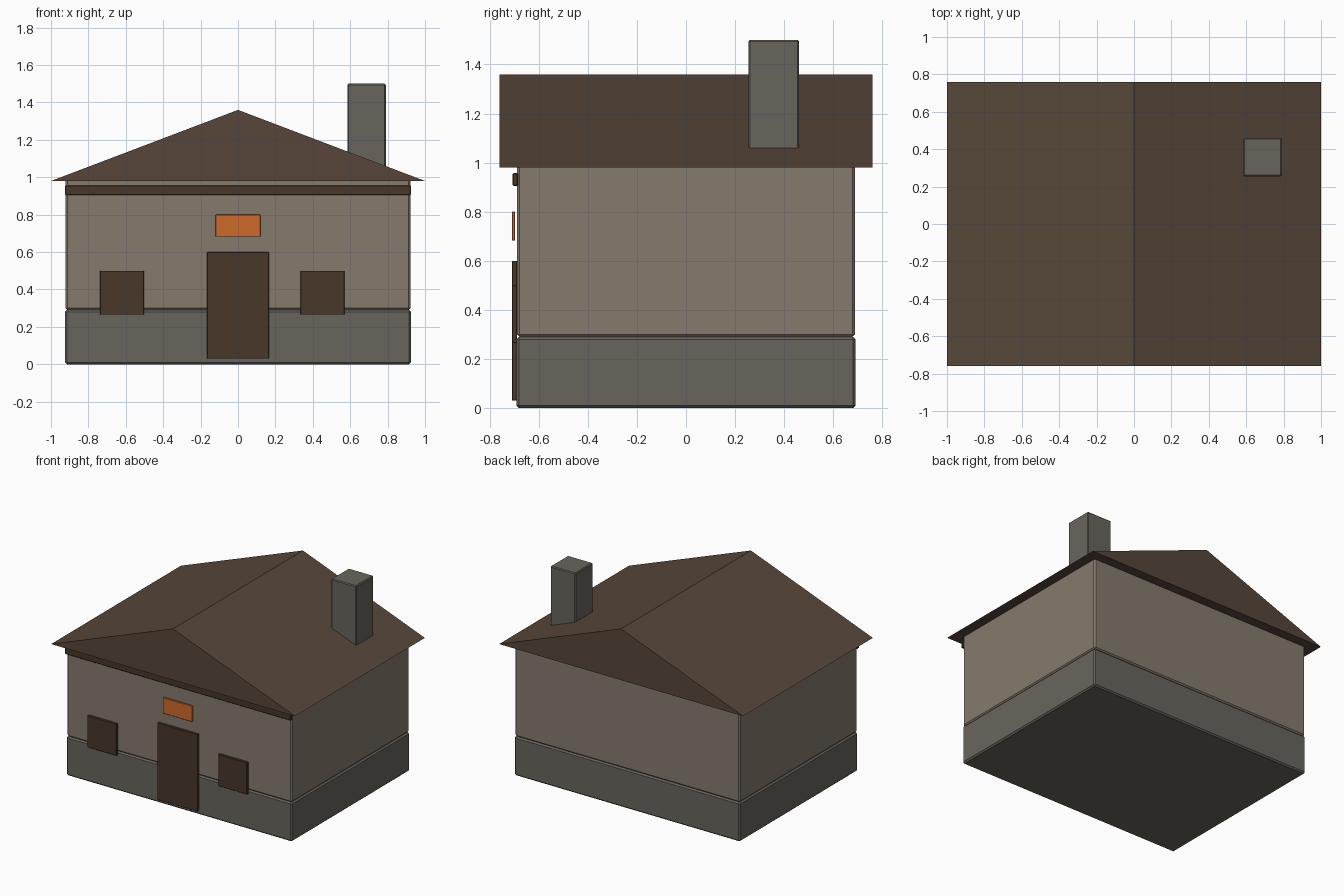
import bpy, bmesh

if "Cube" in bpy.data.objects:
    bpy.data.objects.remove(bpy.data.objects["Cube"])


def material(name, srgb):
    m = bpy.data.materials.new(name)
    m.diffuse_color = [(c / 255) ** 2.2 for c in srgb] + [1]
    m.use_nodes = True
    m.node_tree.nodes["Principled BSDF"].inputs["Base Color"].default_value = m.diffuse_color
    return m


STONE = material("stone", (104, 101, 93))
PLASTER = material("plaster", (133, 122, 109))
SHINGLE = material("shingle", (88, 72, 60))
TIMBER = material("timber", (74, 58, 45))
ORANGE = material("orange", (205, 106, 46))


def finish(name, bm, mat, bevel=0):
    bmesh.ops.recalc_face_normals(bm, faces=bm.faces)
    mesh = bpy.data.meshes.new(name)
    bm.to_mesh(mesh)
    bm.free()
    mesh.materials.append(mat)
    ob = bpy.data.objects.new(name, mesh)
    bpy.context.collection.objects.link(ob)
    if bevel:
        mod = ob.modifiers.new("bevel", 'BEVEL')
        mod.width = bevel
        mod.segments = 1
    return ob


def box(name, x, y, z, mat, bevel=0):
    """Box from (min, max) ranges on each axis."""
    bm = bmesh.new()
    bmesh.ops.create_cube(bm, size=1)
    for v in bm.verts:
        v.co = [r[0] + (c + 0.5) * (r[1] - r[0]) for c, r in zip(v.co, (x, y, z))]
    return finish(name, bm, mat, bevel)


# Stone base and plaster walls
box("stone_base", (-0.925, 0.925), (-0.69, 0.69), (0, 0.29), STONE, 0.01)
box("walls", (-0.922, 0.922), (-0.688, 0.688), (0.29, 0.995), PLASTER, 0.01)

# Gabled roof: closed triangular prism
bm = bmesh.new()
gable = bm.faces.new([bm.verts.new(p) for p in
                      ((-1, -0.76, 0.98), (1, -0.76, 0.98), (0, -0.76, 1.36))])
ext = bmesh.ops.extrude_face_region(bm, geom=[gable], use_keep_orig=True)
moved = [v for v in ext["geom"] if isinstance(v, bmesh.types.BMVert)]
bmesh.ops.translate(bm, verts=moved, vec=(0, 1.52, 0))
finish("roof", bm, SHINGLE)

# Chimney
box("chimney", (0.585, 0.79), (0.255, 0.46), (1.0, 1.5), STONE, 0.006)

# Front details
box("eave_beam", (-0.925, 0.925), (-0.706, -0.684), (0.905, 0.957), TIMBER, 0.004)
box("door", (-0.165, 0.165), (-0.709, -0.688), (0.03, 0.60), TIMBER, 0.002)
for side, cx in (("left", -0.62), ("right", 0.452)):
    box("window_" + side, (cx - 0.118, cx + 0.118), (-0.709, -0.688), (0.265, 0.50), TIMBER, 0.002)
box("door_sign", (-0.12, 0.12), (-0.709, -0.696), (0.682, 0.80), ORANGE, 0.002)
